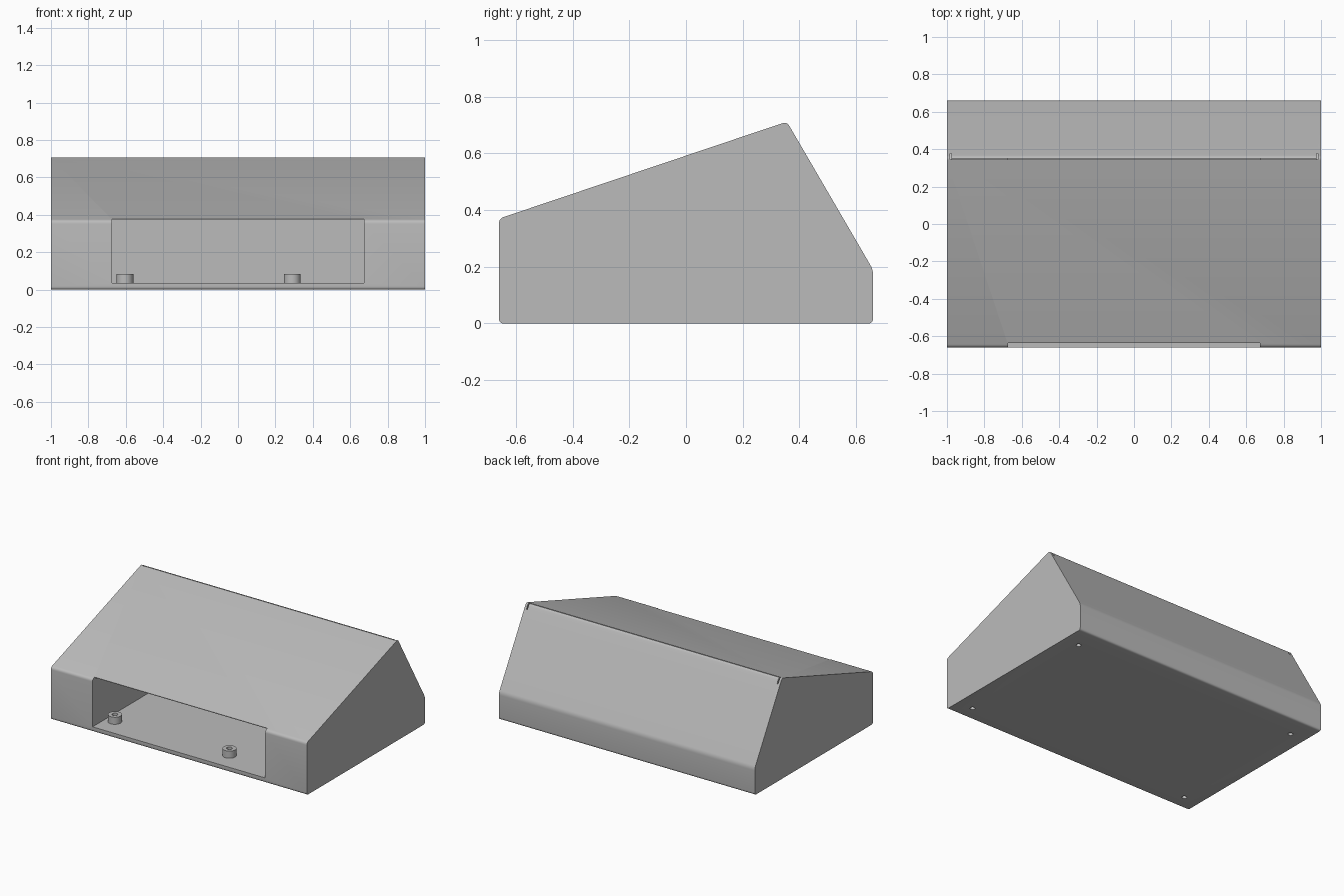
import bpy, bmesh
from math import radians
from mathutils import Vector

cube = bpy.data.objects.get("Cube")
if cube:
    bpy.data.objects.remove(cube, do_unlink=True)

grey = bpy.data.materials.new("plain grey")
grey.use_nodes = True
grey.diffuse_color = (0.5, 0.5, 0.5, 1)
grey.node_tree.nodes["Principled BSDF"].inputs["Base Color"].default_value = (0.5, 0.5, 0.5, 1)


def rounded(points, radius, steps=5):
    """Round every corner of a closed (y, z) outline."""
    out = []
    for i, p in enumerate(points):
        p = Vector(p)
        a = p + (Vector(points[i - 1]) - p).normalized() * radius
        b = p + (Vector(points[(i + 1) % len(points)]) - p).normalized() * radius
        for s in range(steps + 1):
            t = s / steps
            out.append(a * (1 - t) ** 2 + p * (2 * t * (1 - t)) + b * t * t)
    return out


def prism(name, outline, x0, x1):
    """Extrude a (y, z) outline along x."""
    bm = bmesh.new()
    face = bm.faces.new([bm.verts.new((x0, y, z)) for y, z in outline])
    new = bmesh.ops.extrude_face_region(bm, geom=[face])["geom"]
    bmesh.ops.translate(bm, vec=(x1 - x0, 0, 0),
                        verts=[v for v in new if isinstance(v, bmesh.types.BMVert)])
    bmesh.ops.recalc_face_normals(bm, faces=bm.faces)
    mesh = bpy.data.meshes.new(name)
    bm.to_mesh(mesh)
    bm.free()
    mesh.materials.append(grey)
    obj = bpy.data.objects.new(name, mesh)
    bpy.context.collection.objects.link(obj)
    return obj


def cylinder(name, x, y, z0, z1, radius):
    bpy.ops.mesh.primitive_cylinder_add(vertices=32, radius=radius, depth=z1 - z0,
                                        location=(x, y, (z0 + z1) / 2))
    obj = bpy.context.object
    obj.name = name
    obj.data.materials.append(grey)
    return obj


def activate(obj):
    bpy.ops.object.select_all(action='DESELECT')
    obj.select_set(True)
    bpy.context.view_layer.objects.active = obj


def cut(obj, cutter):
    cutter.hide_render = True
    activate(obj)
    mod = obj.modifiers.new("cut", 'BOOLEAN')
    mod.operation = 'DIFFERENCE'
    mod.solver = 'EXACT'
    mod.object = cutter
    bpy.ops.object.modifier_apply(modifier=mod.name)
    bpy.data.objects.remove(cutter, do_unlink=True)


def smooth(obj):
    activate(obj)
    bpy.ops.object.shade_smooth_by_angle(angle=radians(30))


# Sloped enclosure body
FRONT, BACK, RIDGE = -0.66, 0.66, 0.356
profile = [(FRONT, 0), (BACK, 0), (BACK, 0.19), (RIDGE, 0.712), (FRONT, 0.37)]
body = prism("enclosure_body", rounded(profile, 0.018), -1, 1)


def roof(y):
    return 0.37 + (y - FRONT) * 0.342 / (RIDGE - FRONT)


# Front bay, open at the front edge under a thin roof panel
lip, floor, deep, skin = -0.637, 0.035, 0.35, 0.004
bay = [(-0.8, floor), (deep, floor), (deep, roof(deep) - skin),
       (lip, roof(lip) - skin), (lip, 0.5), (-0.8, 0.5)]
cut(body, prism("bay_cutter", bay, -0.675, 0.675))

# Seam along the ridge, with a relief notch at each end
seam = [(0.344, 0.685), (0.35, 0.685), (0.35, 0.8), (0.344, 0.8)]
cut(body, prism("seam_cutter", seam, -0.98, 0.98))
notch = [(0.344, 0.66), (0.378, 0.64), (0.378, 0.8), (0.344, 0.8)]
for side in (-1, 1):
    cut(body, prism("notch_cutter", notch, side * 0.98 - 0.004, side * 0.98 + 0.004))

# Screw holes in the base
for x in (-0.88, 0.88):
    for y in (-0.55, 0.5):
        cut(body, cylinder("hole_cutter", x, y, -0.02, 0.03, 0.016))
smooth(body)

# Hollow standoffs on the bay floor
for x in (-0.605, 0.29):
    for y in (-0.51, 0.2):
        standoff = cylinder("standoff", x, y, floor - 0.005, 0.085, 0.045)
        cut(standoff, cylinder("bore_cutter", x, y, 0.04, 0.1, 0.019))
        smooth(standoff)
